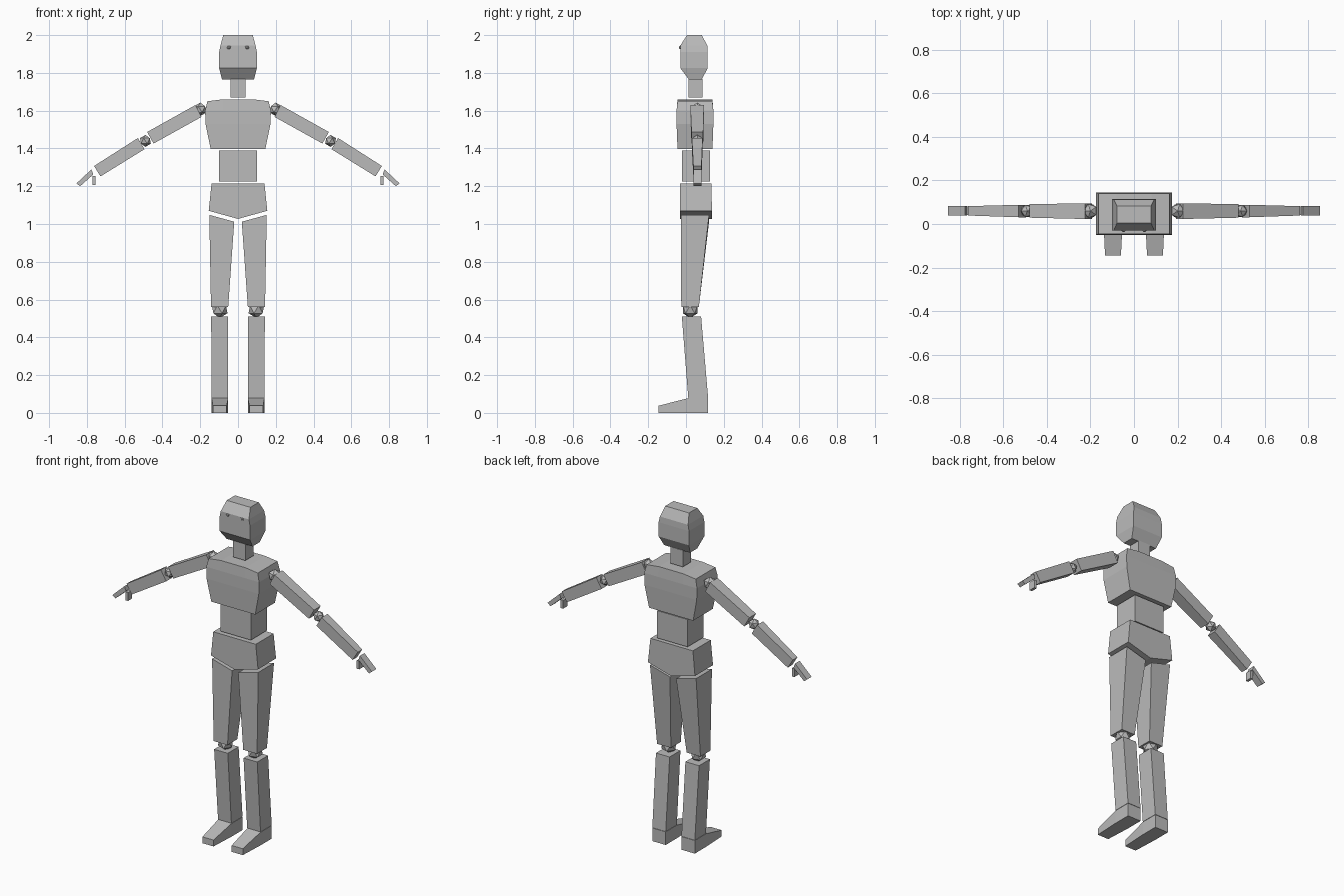
import bpy
import bmesh

if "Cube" in bpy.data.objects:
    bpy.data.objects.remove(bpy.data.objects["Cube"])

# One plain grey for the whole figure
grey = bpy.data.materials.new("plain grey")
grey.diffuse_color = (0.5, 0.5, 0.5, 1)
grey.use_nodes = True
grey.node_tree.nodes["Principled BSDF"].inputs["Base Color"].default_value = grey.diffuse_color


def finish(name, bm, mirror):
    bmesh.ops.recalc_face_normals(bm, faces=bm.faces)
    mesh = bpy.data.meshes.new(name)
    bm.to_mesh(mesh)
    bm.free()
    mesh.materials.append(grey)
    obj = bpy.data.objects.new(name, mesh)
    bpy.context.collection.objects.link(obj)
    if mirror:
        mod = obj.modifiers.new("Mirror", 'MIRROR')
        mod.use_mirror_merge = False
    return obj


def loft(name, rings, mirror=False):
    """Each ring is (columns of (x, z), front y, back y); rings are bridged and capped."""
    bm = bmesh.new()
    loops = []
    for cols, y0, y1 in rings:
        front = [bm.verts.new((x, y0, z)) for x, z in cols]
        back = [bm.verts.new((x, y1, z)) for x, z in cols]
        loops.append((front, back))
    for (fa, ba), (fb, bb) in zip(loops, loops[1:]):
        a, b = fa + ba[::-1], fb + bb[::-1]
        n = len(a)
        for i in range(n):
            j = (i + 1) % n
            bm.faces.new((a[i], a[j], b[j], b[i]))
    for f, b in (loops[0], loops[-1]):
        for i in range(len(f) - 1):
            bm.faces.new((f[i], f[i + 1], b[i + 1], b[i]))
    return finish(name, bm, mirror)


def flat(x0, x1, z, y0, y1):
    return ([(x0, z), (x1, z)], y0, y1)


def ball(name, center, r, level=1):
    bm = bmesh.new()
    bmesh.ops.create_icosphere(bm, subdivisions=level, radius=r)
    bmesh.ops.translate(bm, verts=bm.verts, vec=center)
    return finish(name, bm, True)


# Head, eyes and neck
loft("head", [flat(-w, w, z, y0, y1) for w, z, y0, y1 in (
    (0.085, 1.765, 0.015, 0.083), (0.1, 1.825, -0.03, 0.115),
    (0.1, 1.91, -0.03, 0.115), (0.093, 1.945, -0.03, 0.113),
    (0.078, 2.0, 0.005, 0.083))])
ball("eyes", (0.048, -0.025, 1.935), 0.013)
loft("neck", [flat(-0.04, 0.04, 1.67, 0.012, 0.087),
              flat(-0.04, 0.04, 1.768, 0.012, 0.087)])

# Torso
loft("chest", [([(-w, z), (-0.08, zc), (0.08, zc), (w, z)], y0, y1)
               for w, z, zc, y0, y1 in (
    (0.145, 1.398, 1.398, -0.045, 0.14), (0.172, 1.53, 1.53, -0.05, 0.145),
    (0.174, 1.6, 1.6, -0.05, 0.145), (0.162, 1.65, 1.66, -0.045, 0.14))])
loft("waist", [flat(-0.1, 0.1, 1.225, -0.022, 0.128),
               flat(-0.1, 0.1, 1.388, -0.022, 0.128)])
loft("pelvis", [([(-0.155, 1.07), (0, 1.027), (0.155, 1.07)], -0.033, 0.137),
                ([(-0.14, 1.215), (0, 1.215), (0.14, 1.215)], -0.033, 0.135)])

# Legs
loft("thighs", [([(0.02, 1.012), (0.152, 1.048)], -0.027, 0.122),
                flat(0.052, 0.143, 0.56, -0.025, 0.068)], True)
ball("knees", (0.097, 0.022, 0.548), 0.046)
loft("shins", [flat(0.052, 0.142, 0.51, -0.022, 0.08),
               flat(0.052, 0.14, 0.08, 0.012, 0.117)], True)
loft("feet", [([(0.052, z), (0.14, z)], 0.012, 0.117) for z in (0.0, 0.078)], True)

# Toe wedge in front of each heel
bm = bmesh.new()
ends = []
for y, x0, x1, top in ((0.012, 0.052, 0.14, 0.078), (-0.145, 0.06, 0.133, 0.038)):
    ends.append([bm.verts.new(p) for p in
                 ((x0, y, 0), (x1, y, 0), (x1, y, top), (x0, y, top))])
for i in range(4):
    j = (i + 1) % 4
    bm.faces.new((ends[0][i], ends[0][j], ends[1][j], ends[1][i]))
bm.faces.new(ends[0])
bm.faces.new(ends[1])
finish("toes", bm, True)

# Arms
ball("shoulders", (0.2, 0.06, 1.607), 0.036)
loft("upper_arms", [([(0.193, 1.567), (0.225, 1.63)], 0.023, 0.095),
                    ([(0.447, 1.426), (0.481, 1.487)], 0.029, 0.091)], True)
ball("elbows", (0.49, 0.06, 1.44), 0.032)
loft("forearms", [([(0.495, 1.396), (0.53, 1.455)], 0.031, 0.088),
                  ([(0.728, 1.252), (0.762, 1.307)], 0.039, 0.082)], True)

# Hands and thumbs
loft("hands", [([(0.766, 1.262), (0.776, 1.289)], 0.039, 0.082),
               ([(0.836, 1.2), (0.855, 1.215)], 0.039, 0.082)], True)
loft("thumbs", [flat(0.754, 0.77, 1.206, 0.041, 0.08),
                flat(0.754, 0.77, 1.255, 0.041, 0.08)], True)
